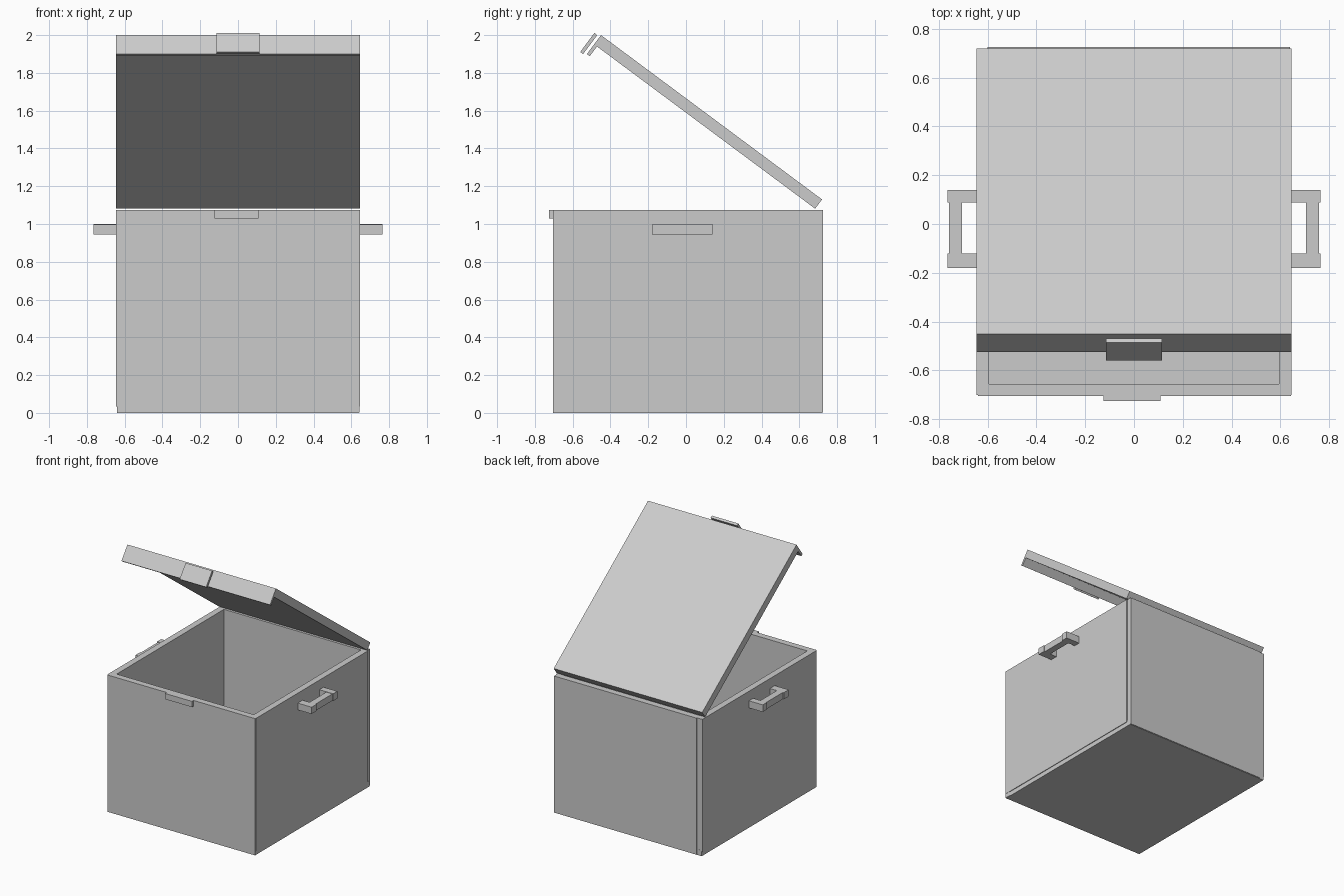
import bpy, bmesh
from mathutils import Vector

if "Cube" in bpy.data.objects:
    bpy.data.objects.remove(bpy.data.objects["Cube"])


def box(name, x0, x1, y0, y1, z0, z1):
    mesh = bpy.data.meshes.new(name)
    bm = bmesh.new()
    bmesh.ops.create_cube(bm, size=1)
    for v in bm.verts:
        v.co = ((x0 + x1) / 2 + v.co.x * (x1 - x0),
                (y0 + y1) / 2 + v.co.y * (y1 - y0),
                (z0 + z1) / 2 + v.co.z * (z1 - z0))
    bm.to_mesh(mesh)
    bm.free()
    ob = bpy.data.objects.new(name, mesh)
    bpy.context.collection.objects.link(ob)
    return ob


def extrude_x(name, profile, x0, x1):
    """Extrude a (y, z) profile along x."""
    mesh = bpy.data.meshes.new(name)
    bm = bmesh.new()
    face = bm.faces.new([bm.verts.new((x0, y, z)) for y, z in profile])
    ext = bmesh.ops.extrude_face_region(bm, geom=[face])
    verts = [g for g in ext["geom"] if isinstance(g, bmesh.types.BMVert)]
    bmesh.ops.translate(bm, verts=verts, vec=(x1 - x0, 0, 0))
    bmesh.ops.recalc_face_normals(bm, faces=bm.faces)
    bm.to_mesh(mesh)
    bm.free()
    ob = bpy.data.objects.new(name, mesh)
    bpy.context.collection.objects.link(ob)
    return ob


# Chest body: floor and four overlapping panels
TOP = 1.075
box("floor", -0.64, 0.64, -0.703, 0.72, 0, 0.045)
box("front_wall", -0.64, 0.643, -0.705, -0.655, 0.003, TOP)
box("back_wall", -0.60, 0.639, 0.675, 0.725, 0.003, TOP)
box("right_wall", 0.595, 0.645, -0.70, 0.685, 0.035, TOP)
box("left_wall", -0.645, -0.595, -0.70, 0.719, 0.035, TOP)

# Front catch
box("front_catch", -0.125, 0.108, -0.725, -0.70, 1.03, TOP)

# Side handles
for side, s in (("right", 1), ("left", -1)):
    def handle_part(part, a, b, *rest):
        box(f"{side}_handle_{part}", *sorted((a * s, b * s)), *rest)
    handle_part("front_arm", 0.64, 0.765, -0.18, -0.12, 0.944, 0.997)
    handle_part("back_arm", 0.64, 0.765, 0.088, 0.14, 0.944, 1.0)
    handle_part("grip", 0.705, 0.758, -0.13, 0.10, 0.944, 0.997)

# Open lid: (u, n) measured along the lid and across its thickness
corner = Vector((-0.45, 2.0))
along = Vector((-0.803, 0.597)).normalized()
normal = Vector((along.y, -along.x))


def lid_points(points):
    return [tuple(corner + along * u + normal * n) for u, n in points]


extrude_x("lid", lid_points([(0, 0), (0, -0.125), (-0.019, -0.125),
                             (-0.019, -0.061), (-1.458, -0.061),
                             (-1.458, 0)]), -0.645, 0.645)
extrude_x("lid_latch", lid_points([(0.016, -0.012), (0.035, -0.012),
                                   (0.035, -0.137), (0.016, -0.137)]),
          -0.115, 0.115)
